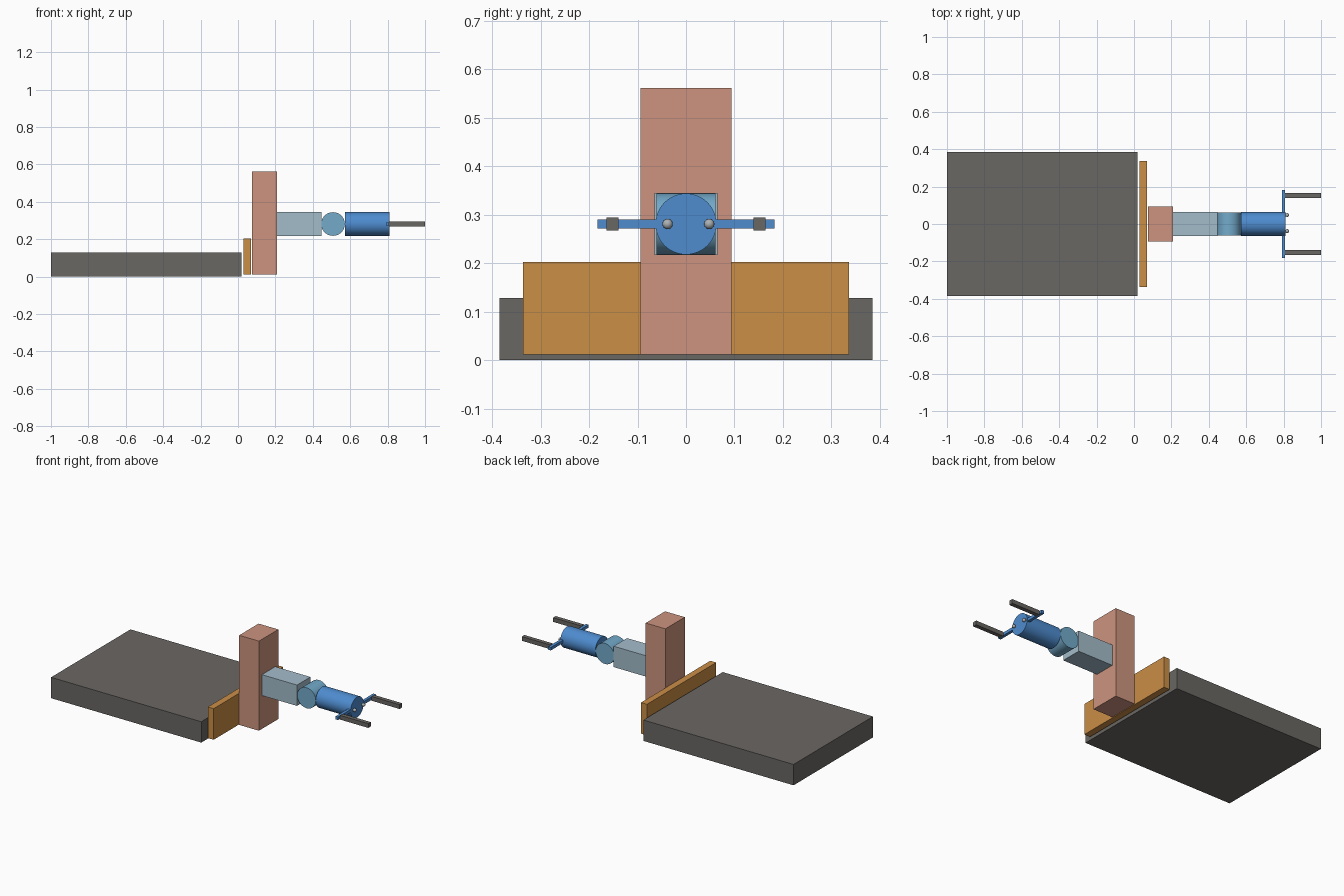
import bpy, math

if "Cube" in bpy.data.objects:
    bpy.data.objects.remove(bpy.data.objects["Cube"])


def material(name, rgb):
    # sRGB 0-255 to linear
    lin = [(c / 255 / 12.92) if c < 11 else ((c / 255 + 0.055) / 1.055) ** 2.4 for c in rgb]
    m = bpy.data.materials.new(name)
    m.diffuse_color = (*lin, 1)
    m.use_nodes = True
    m.node_tree.nodes["Principled BSDF"].inputs["Base Color"].default_value = m.diffuse_color
    return m


GREY = material("dark_grey", (106, 103, 99))
ORANGE = material("orange", (202, 142, 70))
SALMON = material("salmon", (205, 148, 127))
PALE = material("pale_blue", (163, 188, 202))
SKY = material("sky_blue", (115, 170, 202))
BLUE = material("blue", (78, 140, 207))
SILVER = material("silver", (172, 177, 180))


def finish(name, mat, smooth=False):
    ob = bpy.context.object
    ob.name = name
    ob.data.materials.append(mat)
    if smooth:
        bpy.ops.object.shade_smooth_by_angle()
    return ob


def box(name, mat, x, y, z):
    # each of x, y, z is a (low, high) range
    bpy.ops.mesh.primitive_cube_add(size=1, location=[sum(r) / 2 for r in (x, y, z)])
    bpy.context.object.scale = [r[1] - r[0] for r in (x, y, z)]
    bpy.ops.object.transform_apply(location=False, rotation=False, scale=True)
    return finish(name, mat)


def cylinder(name, mat, radius, depth, loc, rot):
    bpy.ops.mesh.primitive_cylinder_add(vertices=64, radius=radius, depth=depth,
                                        location=loc, rotation=rot)
    return finish(name, mat, True)


AXIS_Z = 0.281  # height of the arm's centre line

# base, cross plate and column
box("base_slab", GREY, (-1, 0.02), (-0.385, 0.385), (0, 0.128))
box("cross_plate", ORANGE, (0.03, 0.07), (-0.336, 0.336), (0.012, 0.203))
box("column", SALMON, (0.074, 0.208), (-0.094, 0.094), (0.012, 0.562))

# arm
box("upper_arm", PALE, (0.208, 0.446), (-0.065, 0.065), (0.217, 0.345))
cylinder("elbow", SKY, 0.063, 0.122, (0.508, 0, AXIS_Z), (math.pi / 2, 0, 0))
cylinder("forearm", BLUE, 0.063, 0.237, (0.6905, 0, AXIS_Z), (0, math.pi / 2, 0))

# gripper
box("gripper_bar", BLUE, (0.79, 0.808), (-0.183, 0.183), (0.272, 0.290))
for side, s in (("left", 1), ("right", -1)):
    box(side + "_finger", GREY, (0.808, 1), (s * 0.152 - 0.0125, s * 0.152 + 0.0125),
        (0.268, 0.294))

# sensor beads on the wrist face
for i, y in enumerate((-0.038, 0.048)):
    bpy.ops.mesh.primitive_uv_sphere_add(segments=24, ring_count=12, radius=0.0105,
                                         location=(0.819, y, AXIS_Z))
    finish(f"sensor_bead_{i + 1}", SILVER, True)
